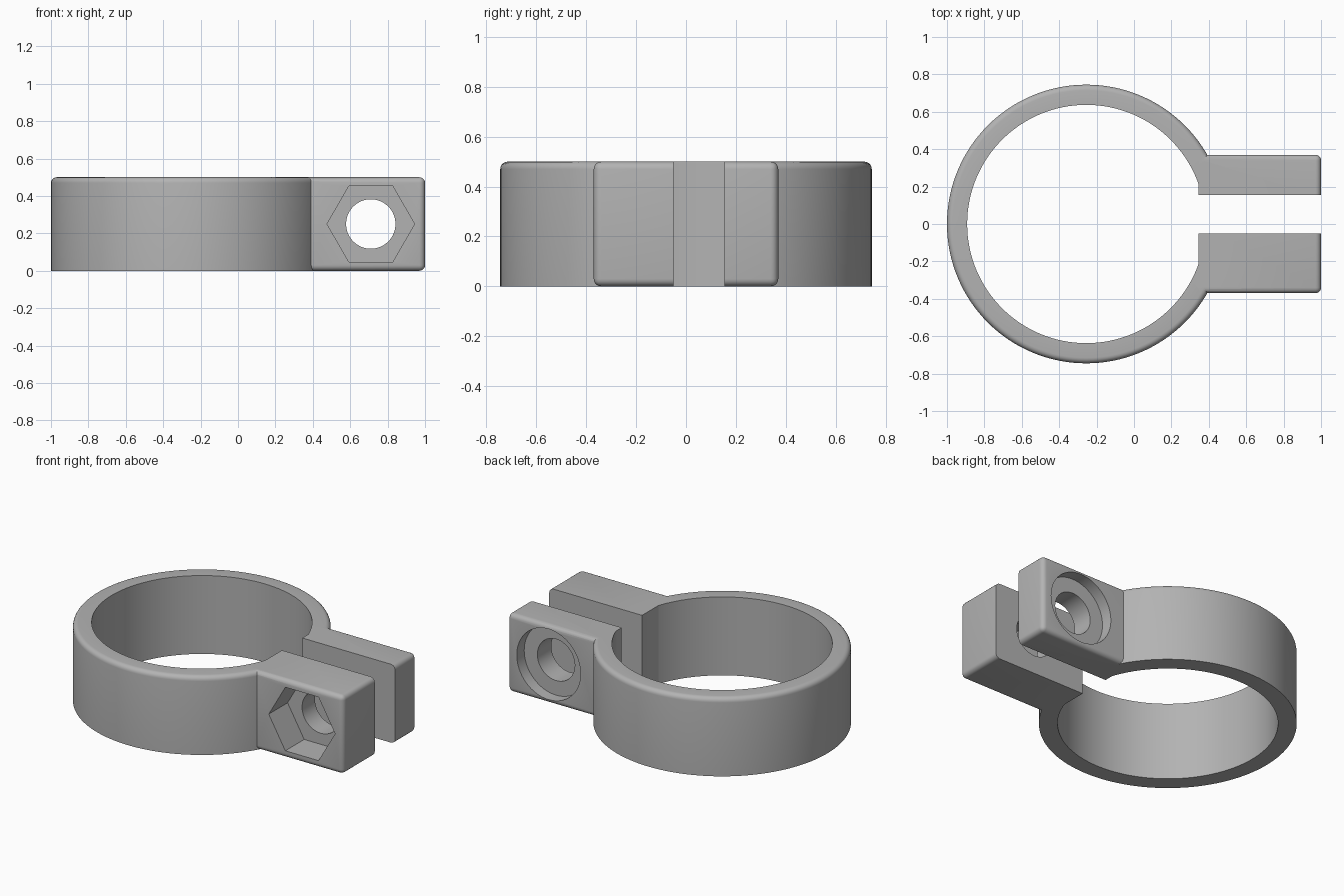
import bpy
import bmesh
from math import radians
from mathutils import Matrix, Vector

cube = bpy.data.objects.get("Cube")
if cube:
    bpy.data.objects.remove(cube, do_unlink=True)

HEIGHT = 0.5
RING_X = -0.255          # ring axis
OUTER, INNER = 0.745, 0.637
HALF_WIDTH = 0.37        # clamp ears, across both
BOLT_X, BOLT_Z = 0.71, 0.25
ROUND = 0.03

grey = bpy.data.materials.new("Grey plastic")
grey.use_nodes = True
grey.diffuse_color = (0.45, 0.45, 0.45, 1)
grey.node_tree.nodes["Principled BSDF"].inputs["Base Color"].default_value = grey.diffuse_color


def make_object(name, bm):
    bmesh.ops.recalc_face_normals(bm, faces=bm.faces)
    mesh = bpy.data.meshes.new(name)
    bm.to_mesh(mesh)
    bm.free()
    mesh.materials.append(grey)
    obj = bpy.data.objects.new(name, mesh)
    bpy.context.collection.objects.link(obj)
    return obj


def box(name, low, high, round_test=None):
    low, high = Vector(low), Vector(high)
    bm = bmesh.new()
    bmesh.ops.create_cube(bm, size=1)
    bmesh.ops.scale(bm, vec=high - low, verts=bm.verts)
    bmesh.ops.translate(bm, vec=(low + high) / 2, verts=bm.verts)
    if round_test:
        edges = [e for e in bm.edges if round_test(e)]
        bmesh.ops.bevel(bm, geom=edges, offset=ROUND, segments=5, profile=0.5, affect='EDGES')
    return make_object(name, bm)


def bolt_cutter(name, radius, sides, y0, y1):
    """Prism along y on the bolt axis."""
    bm = bmesh.new()
    place = Matrix.Translation((BOLT_X, (y0 + y1) / 2, BOLT_Z)) @ Matrix.Rotation(radians(90), 4, 'X')
    bmesh.ops.create_cone(bm, cap_ends=True, segments=sides, radius1=radius, radius2=radius,
                          depth=y1 - y0, matrix=place)
    # a hexagon needs a corner on the x axis
    corner = max(bm.verts, key=lambda v: v.co.x)
    if abs(corner.co.z - BOLT_Z) > 0.01:
        bmesh.ops.rotate(bm, cent=(BOLT_X, 0, BOLT_Z), verts=bm.verts,
                         matrix=Matrix.Rotation(radians(180 / sides), 3, 'Y'))
    return make_object(name, bm)


def combine(obj, tool, operation):
    mod = obj.modifiers.new(tool.name, 'BOOLEAN')
    mod.operation = operation
    mod.solver = 'EXACT'
    mod.object = tool
    graph = bpy.context.evaluated_depsgraph_get()
    result = bpy.data.meshes.new_from_object(obj.evaluated_get(graph))
    obj.modifiers.clear()
    obj.data = result
    bpy.data.objects.remove(tool, do_unlink=True)


# Ring: turned profile, rounded only on the outer top edge
bm = bmesh.new()
section = [bm.verts.new((RING_X + r, 0, z)) for r, z in
           ((INNER, 0), (OUTER, 0), (OUTER, HEIGHT), (INNER, HEIGHT))]
bm.faces.new(section)
top_corner = [section[2]]
bmesh.ops.bevel(bm, geom=top_corner, offset=ROUND, segments=5, profile=0.5, affect='VERTICES')
profile = bm.faces[:]
bmesh.ops.spin(bm, geom=profile + bm.edges[:] + bm.verts[:], cent=(RING_X, 0, 0), axis=(0, 0, 1),
               angle=radians(360), steps=128, use_merge=True, use_duplicate=False)
bmesh.ops.remove_doubles(bm, verts=bm.verts, dist=0.0001)
# the starting section would be left as an inner wall
walls = [f for f in bm.faces if len(f.verts) > 4]
bmesh.ops.delete(bm, geom=walls, context='FACES_ONLY')
clamp = make_object("pipe_clamp", bm)

# Clamp ears: one rounded block, split by the slot
START = 0.345
ears = box("ears", (START, -HALF_WIDTH, 0), (1, HALF_WIDTH, HEIGHT),
           lambda e: max(v.co.x for v in e.verts) > 0.99)
combine(clamp, ears, 'UNION')
slot = box("slot", (0.2, -0.05, -0.1), (1.2, 0.155, HEIGHT + 0.1))
combine(clamp, slot, 'DIFFERENCE')

# Bolt hole, hexagonal nut pocket in front, round head recess behind
combine(clamp, bolt_cutter("bolt_hole", 0.132, 64, -0.6, 0.6), 'DIFFERENCE')
combine(clamp, bolt_cutter("nut_pocket", 0.234, 6, -0.6, -HALF_WIDTH + 0.19), 'DIFFERENCE')
combine(clamp, bolt_cutter("head_recess", 0.225, 64, HALF_WIDTH - 0.075, 0.6), 'DIFFERENCE')

# Smooth curves, sharp edges
bpy.ops.object.select_all(action='DESELECT')
clamp.select_set(True)
bpy.context.view_layer.objects.active = clamp
bpy.ops.object.shade_smooth_by_angle(angle=radians(30))
